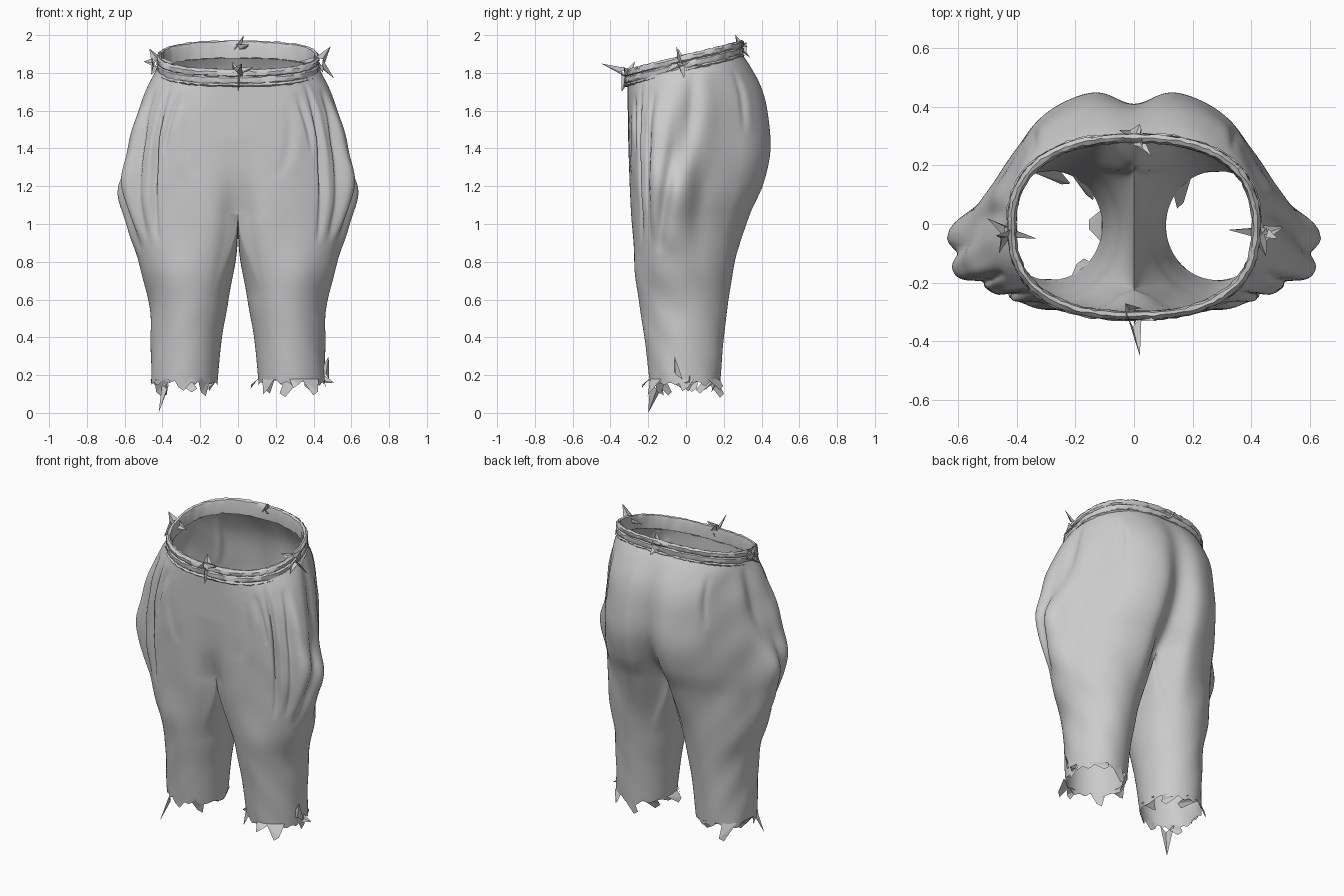
import bpy, bmesh, math, random
from math import sin, cos, pi, exp, radians
from mathutils import Vector

if "Cube" in bpy.data.objects:
    bpy.data.objects.remove(bpy.data.objects["Cube"])

random.seed(7)
M, K = 120, 24           # outer-run and inner-thigh segments
ZC, ZT, ZH = 1.06, 1.84, 0.16   # crotch, waist and hem heights
SLOPE = 0.25             # waist rises toward the back


def key(z, pts):
    """Smooth interpolation through (height, value) pairs."""
    if z <= pts[0][0]:
        return pts[0][1]
    for i in range(len(pts) - 1):
        (a, va), (b, vb) = pts[i], pts[i + 1]
        if z <= b:
            p, q = pts[max(i - 1, 0)], pts[min(i + 2, len(pts) - 1)]
            ma = (vb - p[1]) / (b - p[0]) * (b - a)
            mb = (q[1] - va) / (q[0] - a) * (b - a)
            t = (z - a) / (b - a)
            return ((2*t**3 - 3*t*t + 1) * va + (t**3 - 2*t*t + t) * ma
                    + (3*t*t - 2*t**3) * vb + (t**3 - t*t) * mb)
    return pts[-1][1]


def smooth(a, b, z):
    t = min(max((z - a) / (b - a), 0), 1)
    return t * t * (3 - 2 * t)


HIP_W = [(.8, .505), (1.05, .525), (1.2, .525), (1.4, .515), (1.6, .49), (1.75, .455), (1.84, .42)]
HIP_F = [(.8, -.28), (1.05, -.295), (1.4, -.305), (1.84, -.31)]
HIP_B = [(.6, .24), (.8, .275), (1.05, .355), (1.2, .425), (1.35, .465), (1.5, .452), (1.62, .42),
         (1.74, .355), (1.84, .29)]
FRONT_P = [(1.05, .66), (1.5, .58), (1.75, .7), (1.84, .8)]
BACK_P = [(1.05, .85), (1.6, .85), (1.84, .82)]
BACK_NARROW = [(.8, .04), (1.1, .10), (1.4, .13), (1.6, .10), (1.84, 0)]
CLEFT_B = [(.7, .12), (1.05, .16), (1.2, .11), (1.4, .06), (1.6, .03), (1.84, 0)]
CLEFT_F = [(1.05, .07), (1.25, .02), (1.5, 0)]
LEG_IN = [(.15, .11), (.4, .085), (.6, .05), (.8, .03), (1.05, .015)]
LEG_OUT = [(.15, .46), (.4, .46), (.6, .468), (.8, .505), (1.05, .53)]
LEG_F = [(.15, -.19), (.4, -.22), (.6, -.25), (.8, -.28), (1.05, -.29)]
LEG_B = [(.15, .18), (.4, .20), (.6, .225), (.8, .262), (1.05, .33)]
BULGE = [(.55, 0), (.8, .025), (1.0, .065), (1.2, .115), (1.4, .08), (1.6, .045), (1.84, 0)]
# creases: run position at top and bottom, z top, z bottom, width, depth
FOLDS = [(.53, .40, 1.8, .85, .026, .04), (.38, .34, 1.75, .92, .018, .03),
         (.27, .27, 1.8, .9, .014, .025), (.20, .22, 1.75, 1.4, .014, .014),
         (.13, .08, 1.7, 1.25, .02, .008), (.74, .72, 1.75, 1.45, .016, .009)]


def hip(s, z):
    t = (s - .5) * pi
    c, n = max(cos(t), 0), sin(t)
    f, b = key(z, HIP_F), key(z, HIP_B)
    p = key(z, FRONT_P) if n < 0 else key(z, BACK_P)
    x = key(z, HIP_W) * (c ** p if c > 1e-6 else 0)
    x *= 1 - key(z, BACK_NARROW) * smooth(0, .6, n)
    y = -.02 + (abs(n) ** p) * ((b + .02) if n > 0 else (f + .02))
    g = exp(-(x / .085) ** 2)
    return x, y - g * key(z, CLEFT_B) if n > 0 else y + g * key(z, CLEFT_F)


def leg(a, z):
    i, o, f, b = (key(z, k) for k in (LEG_IN, LEG_OUT, LEG_F, LEG_B))
    return (i + o) / 2 + (o - i) / 2 * cos(a), (f + b) / 2 + (b - f) / 2 * sin(a)


def outer(s, z):
    """Point on the outside of a half, from front centre to back centre."""
    w = smooth(.6, ZC, z)
    lx, ly = leg(radians(-130 + 260 * s), z)
    hx, hy = hip(s, z)
    x, y = lx + (hx - lx) * w, ly + (hy - ly) * w
    t = (s - .5) * pi
    off = key(z, BULGE) * exp(-abs((y + .085) / .115) ** 3) * cos(t)
    for s0, s1, z0, z1, wid, dep in FOLDS:
        u = (z0 - z) / (z0 - z1)
        if 0 < u < 1:
            d = (s - (s0 + (s1 - s0) * u ** 1.5)) / wid
            off += dep * sin(pi * u) ** .7 * (.4 * exp(-((d - 2) / 1.6) ** 2) - exp(-d * d))
    off += .004 * sin(s * 23 + z * 9) * sin(z * 14 + s * 5) * sin(pi * s)
    return Vector((x + off * cos(t), y + off * sin(t) * .8,
                   z + SLOPE * y * smooth(1.1, ZT, z)))


def inner(k, z):
    """Point on the inner thigh, from back centre to front centre."""
    w = smooth(.6, ZC, z)
    lx, ly = leg(radians(130 + 100 * k), z)
    yb, yf = hip(1, z)[1], hip(0, z)[1]
    hy = (yb + yf) / 2 + (yb - yf) / 2 * cos(pi * k)
    return Vector((lx * (1 - w), ly + (hy - ly) * w, z - .07 * w * sin(pi * k)))


def finish(bm, name, angle=40):
    me = bpy.data.meshes.new(name)
    bm.normal_update()
    bm.to_mesh(me)
    bm.free()
    ob = bpy.data.objects.new(name, me)
    bpy.context.collection.objects.link(ob)
    bpy.ops.object.select_all(action='DESELECT')
    ob.select_set(True)
    bpy.context.view_layer.objects.active = ob
    bpy.ops.object.shade_smooth_by_angle(angle=radians(angle))
    return ob


def skin(bm, a, b, closed):
    n = len(b)
    for i in range(n if closed else n - 1):
        bm.faces.new((a[i], a[(i + 1) % len(a)], b[(i + 1) % n], b[i]))


# trouser half: leg rings up to the crotch, then open hip rows, mirrored
bm = bmesh.new()
rows = []
NL, NT = 40, 50
for r in range(NL + 1):
    z = ZH + (ZC - ZH) * r / NL
    pts = [outer(i / M, z) for i in range(M + 1)] + [inner(k / K, z) for k in range(1, K)]
    if r == 0:           # ragged hem
        for i, p in enumerate(pts):
            p.z += .016 * sin(2 * pi * 9 * i / len(pts)) * sin(2 * pi * 4 * i / len(pts) + 1)
    rows.append([bm.verts.new(p) for p in pts])
    if r:
        skin(bm, rows[-2], rows[-1], True)
prev = rows[-1][:M + 1]
for r in range(1, NT + 1):
    z = ZC + (ZT - ZC) * r / NT
    cur = [bm.verts.new(outer(i / M, z)) for i in range(M + 1)]
    skin(bm, prev, cur, False)
    prev = cur
trousers = finish(bm, "trousers", 70)
mir = trousers.modifiers.new("mirror", 'MIRROR')
mir.use_clip = True
mir.merge_threshold = .001

# waistband: rolled and stitched profile swept round the waist
BAND = [(-.004, -.035), (.014, -.032), (.02, -.024), (.012, -.016), (.016, -.008), (.016, .014),
        (.008, .020), (.015, .028), (.015, .046), (.004, .058), (-.008, .054), (-.014, .03), (-.014, -.03)]
bm = bmesh.new()
prev, N = None, 120
for out, dz in BAND:
    ring = []
    for i in range(N):
        a = 2 * pi * i / N
        o = out + random.uniform(-.003, .003)
        c, s = cos(a), sin(a)
        y = -.01 + (.30 + o) * math.copysign(abs(s) ** .82, s)
        ring.append(bm.verts.new(((.415 + o) * math.copysign(abs(c) ** .82, c), y,
                                  ZT + SLOPE * y + dz + random.uniform(-.003, .003))))
    if prev:
        skin(bm, prev, ring, True)
    prev = ring
finish(bm, "waistband", 35)


def shard(bm, base, tip, width):
    """Torn scrap of cloth: two triangles folded along the tip line."""
    base, tip = Vector(base), Vector(tip)
    d = tip - base
    side = d.cross(Vector((random.uniform(-1, 1), random.uniform(-1, 1), .6))).normalized() * width
    mid = base + d * .25 + d.cross(side).normalized() * width * .4
    m, t = bm.verts.new(mid), bm.verts.new(tip)
    bm.faces.new((bm.verts.new(base + side), m, t))
    bm.faces.new((m, bm.verts.new(base - side), t))


# torn scraps at the four waist seams: base, then main tips
bm = bmesh.new()
SEAMS = [((0, -.31, 1.80), [(.02, -.45, 1.85), (-.03, -.27, 1.86), (.08, -.33, 1.83), (0, -.34, 1.70)]),
         ((0, .30, 1.93), [(.03, .26, 2.0), (.06, .23, 1.95), (-.05, .32, 1.96), (.02, .34, 1.88)]),
         ((.43, -.03, 1.86), [(.49, -.05, 1.94), (.51, -.01, 1.77), (.32, -.02, 1.86), (.45, -.11, 1.80), (.40, .08, 1.9)]),
         ((-.43, -.03, 1.86), [(-.50, .02, 1.86), (-.47, -.04, 1.93), (-.33, -.05, 1.85), (-.46, -.10, 1.79), (-.40, .06, 1.9)])]
for base, tips in SEAMS:
    for tip in tips:
        shard(bm, base, tip, .035)
finish(bm, "waist_scraps", 10)

# torn scraps hanging round each leg hem
for side, name in ((-1, "left_hem_scraps"), (1, "right_hem_scraps")):
    bm = bmesh.new()
    for i in range(8):
        a = 2 * pi * i / 8 + random.uniform(-.25, .25)
        x, y = leg(a, ZH)
        L, out, skew = random.uniform(.04, .10), random.uniform(-.05, .05), random.uniform(-.05, .05)
        wid = random.uniform(.04, .06)
        tan = Vector((-side * sin(a), cos(a), 0))
        p = Vector((side * x, y, ZH + .02))
        tip = p + Vector((side * cos(a) * out, sin(a) * out, -L)) + tan * skew
        v = [bm.verts.new(q) for q in (p - tan * wid, p + tan * wid, tip + tan * .03 + Vector((0, 0, .02)), tip)]
        bm.faces.new(v[:3])
        bm.faces.new((v[0], v[2], v[3]))
    if side < 0:
        shard(bm, (-.38, -.15, .17), (-.42, -.20, 0), .045)
    else:
        shard(bm, (.45, -.04, .18), (.48, -.06, .30), .04)
        shard(bm, (.45, 0, .18), (.51, .02, .16), .03)
    finish(bm, name, 10)
